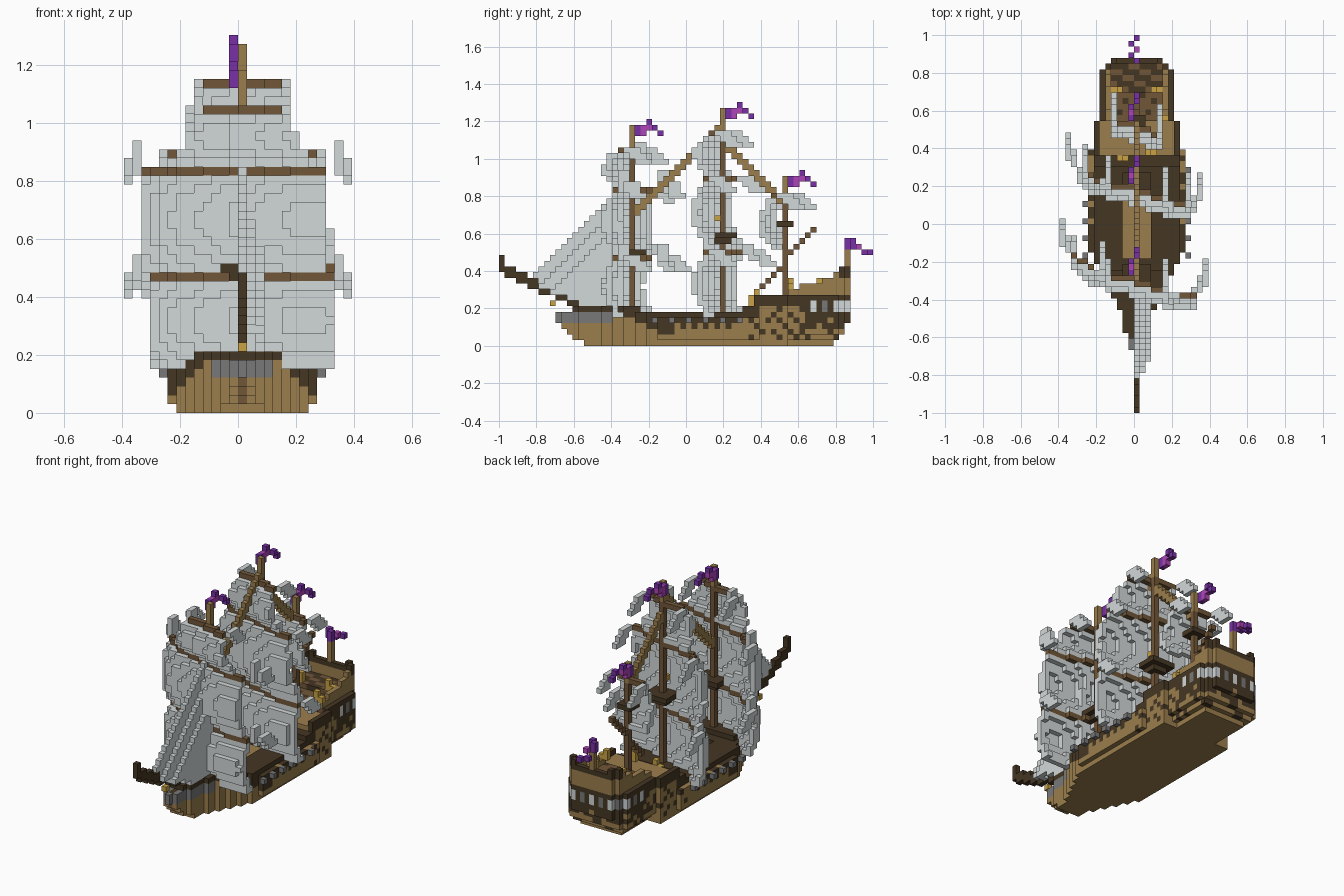
import bpy, bmesh, math
from mathutils import Vector

cube = bpy.data.objects.get("Cube")
if cube:
    bpy.data.objects.remove(cube)

UNIT = 2 / 66            # edge of one block
PALETTE = {
    "tan_wood": (0.33, 0.21, 0.075), "brown_wood": (0.165, 0.095, 0.04),
    "dark_wood": (0.06, 0.037, 0.017), "sailcloth": (0.65, 0.69, 0.69),
    "iron": (0.19, 0.19, 0.195), "gold": (0.58, 0.36, 0.06),
    "purple": (0.19, 0.03, 0.38), "magenta": (0.43, 0.06, 0.48),
}
TAN, BROWN, DARK, SAIL, IRON, GOLD, PURPLE, MAGENTA = range(len(PALETTE))
MATERIALS = []
for name, rgb in PALETTE.items():
    mat = bpy.data.materials.new(name)
    mat.use_nodes = True
    mat.diffuse_color = (*rgb, 1)
    bsdf = mat.node_tree.nodes["Principled BSDF"]
    bsdf.inputs["Base Color"].default_value = (*rgb, 1)
    bsdf.inputs["Roughness"].default_value = 0.9
    MATERIALS.append(mat)

blocks = {}              # cell -> (part, colour)


def put(part, x, y, z, colour):
    blocks.setdefault((int(x), int(y), int(z)), (part, colour))


def near(value):
    return math.floor(value + 0.5)


def line(part, start, end, colour, thick=1):
    """Diagonal spar on the centreline, between (y, z) points."""
    (y0, z0), (y1, z1) = start, end
    for y in range(y0, y1 + 1):
        z = near(z0 + (z1 - z0) * (y - y0) / (y1 - y0))
        for k in range(thick):
            put(part, 0, y, z + k, colour)


def half_width(y):
    """Half width of the hull plan along its length."""
    stations = [(-23, 0), (-21, 1), (-17, 2), (-13, 3.5), (-10, 5), (-7, 7),
                (-4, 8), (9, 8), (16, 7), (18, 6), (26, 6), (28, 4)]
    for (a, wa), (b, wb) in zip(stations, stations[1:]):
        if a <= y <= b:
            return near(wa + (wb - wa) * (y - a) / (b - a))
    return 0


def hull_width(y, z):
    """Half width at a height: tucked in at the keel, rail and stern foot."""
    w = min(half_width(y), 7 if z in (0, 5) else 8)
    return w - (y >= 18) * max(0, 2 - z)


# Hull
def hull_colour(x, y, z, edge):
    if x == 0 and y < -15 and 0 < z < 4:
        return BROWN
    if y <= -14 and z >= 4:
        return IRON if edge else DARK
    if edge and y < -2 and z >= 10 - abs(x):
        return DARK                           # wale sweeping up to the bow
    if z == 5:
        if edge and 12 <= y <= 20:
            return TAN if y % 3 else DARK
        return DARK if y >= -9 or not edge else TAN
    if not edge or z == 0:
        return TAN
    if y >= 20 and z >= 3:
        return TAN if (x + 2 * y + z) % 5 == 0 else DARK
    if y >= 11 and (3 * y + 2 * z + x) % 7 < 2:
        return DARK
    if z == 4 and -7 <= y <= 9 and y % 3:
        return DARK
    if z == 3 and -6 <= y <= 8 and y % 2:
        return DARK
    return TAN


bow = [-18, -20, -21, -22, -23, -23]
stern = [25, 26, 27, 27, 28, 28]
for z in range(6):
    for y in range(bow[z], stern[z] + 1):
        w = hull_width(y, z)
        for x in range(-w, w + 1):
            if z == 5 and abs(x) <= 2 and -6 <= y <= 4:
                continue                      # sunken waist deck
            edge = abs(x) == w or y in (bow[z], stern[z])
            put("hull", x, y, z, hull_colour(x, y, z, edge))

# Raised forecastle deck
for y in range(-20, -8):
    w = min(5, half_width(y))
    for x in range(-w, w + 1):
        put("forecastle", x, y, 6, DARK)

# Cannons
for y in range(-6, 10, 3):
    for s in (-1, 1):
        put("cannons", s * 9, y, 4, IRON)

# Stern castle: quarterdeck, windows, rail, stepped poop walls
for z in range(6, 9):
    for y in range(10 if z == 6 else 12, 29):
        w = min(7, half_width(y))
        for x in range(-w, w + 1):
            edge = abs(x) == w or y == 28
            if z == 8 and not edge and y < 18:
                continue
            colour = DARK
            if z < 8 and edge and y >= 22 and (x + y) % 2 == 0:
                colour = SAIL if (x + y) % 4 == 0 else IRON
            elif z == 6 and edge and 12 <= y <= 20:
                colour = TAN if y % 4 else DARK
            elif z == 7 and not edge:
                colour = TAN
            elif z == 8 and not edge:
                colour = BROWN if (x + 2 * y) % 5 else DARK
            put("stern_castle", x, y, z, colour)
for z, first in zip(range(9, 13), (18, 20, 24, 26)):
    for y in range(first, 29):
        w = min(5, half_width(y))
        for x in range(-w, w + 1):
            if abs(x) == w or y == 28:
                put("poop_walls", x, y, z, DARK if z == 12 and y > 26 else TAN)
            elif z == 9 and y >= 23:
                put("poop_deck", x, y, z, DARK if (x + 2 * y) % 5 < 3 else BROWN)
for s in (-1, 1):
    for y in (27, 28):
        put("poop_posts", s * min(5, half_width(y)), y, 13, DARK)

# Bowsprit and figurehead
line("bowsprit", (-32, 12), (-18, 6), DARK, 2)
for z in range(13, 16):
    put("bowsprit", 0, -33, z, DARK)
put("figurehead", 0, -24, 7, GOLD)

# Masts, tops and ensign staff
MASTS = {"fore": (-10, 39), "main": (6, 42), "mizzen": (17, 30)}
for name, (y, top) in MASTS.items():
    for z in range(4, top):
        put(name + "_mast", 0, y, z, TAN if z > top - 5 else BROWN)
for name, z, r in (("fore", 16, 2), ("main", 19, 2), ("mizzen", 21, 1)):
    y = MASTS[name][0]
    for i in range(-r, r + 1):
        for j in range(-1, r + 1):
            put(name + "_top", i, y + j, z, DARK)
            if r > 1 and abs(i) < r and j < r:
                put(name + "_top", i, y + j, z - 1, DARK)
for z in range(9, 17):
    put("ensign_staff", 0, 28, z, TAN)

# Stays and gaff
line("fore_stay", (-9, 23), (5, 37), TAN, 2)
line("aft_stay", (7, 34), (16, 25), TAN, 2)
line("gaff", (13, 10), (22, 20), BROWN)


# Square sails with slanted yards and swept-back corners
def square_sail(name, mast_y, z0, z1, bottom, top, yard, horns, lift=0):
    def depth(x, z):
        belly = 2 * math.sin(math.pi * (z - z0) / (z1 - z0))
        return mast_y - 0.8 - 0.3 * x - belly + 0.08 * max(0, abs(x) - 6) ** 2

    for x in range(-yard - lift, yard + 1 - lift):
        put(name + "_yard", x, near(depth(x, z1)), z1, BROWN)
    for z in range(z0, z1):
        w = near(bottom + (top - bottom) * (z - z0) / (z1 - z0))
        for x in range(-w - lift, w + 1 - lift):
            ends = sorted((near(depth(x, z)), near(depth(x + 1, z))))
            for y in range(ends[0], ends[1] + 1):
                put(name + "_sail", x, y, z, SAIL)
    for s, count in ((-1, horns), (1, max(1, horns - 1))):
        for i in range(1, count + 1):
            low, high = z1 - 2, z1 - 1
            if i == count:
                low, high = z1 - 2 + lift, z1 + lift
            elif i == count - 1:
                low, high = z1 - 1 + lift, z1 + horns - 1 + lift
            for z in range(low, high + 1):
                y = near(depth(s * top, z1) + 0.8 * i + max(0, z1 - z))
                for back in range(2 if i < count else 3):
                    put(name + "_sail", s * (top + i), y + back, z, SAIL)


fore, main, mizzen = (MASTS[n][0] for n in ("fore", "main", "mizzen"))
square_sail("fore_course", fore, 5, 15, 10, 10, 10, 3)
square_sail("fore_topsail", fore, 16, 27, 10, 10, 10, 3, 1)
square_sail("fore_topgallant", fore, 28, 34, 7, 4, 4, 2)
square_sail("main_course", main, 5, 16, 10, 10, 10, 2)
square_sail("main_topsail", main, 17, 29, 10, 8, 8, 1)
square_sail("main_topgallant", main, 30, 37, 6, 4, 4, 1)
square_sail("mizzen_topsail", mizzen, 17, 26, 4, 3, 3, 1)

# Jib, bulging toward the lower rear
for y in range(-27, -11):
    head = y + 39
    for z in range(near(10 - (y + 26) * 0.36), head + 1):
        drop = head - z
        x = min(2, drop // 3)
        put("jib", x, y, z, SAIL)
        if drop in (3, 6):
            put("jib", x - 1, y, z, SAIL)


# Flags streaming aft
def flag(name, y, z):
    cells = [(0, 0), (0, 1), (1, 0), (1, 1), (2, 1), (2, 2), (3, 1), (4, 0)]
    for dy, dz in cells:
        x = -1 if dy < 3 else 0
        put(name, x, y + dy, z + dz, MAGENTA if dy in (1, 2) and dz < 2 else PURPLE)


for name, (y, top) in MASTS.items():
    flag(name + "_flag", y + 1, top - 2)
for dy, z in enumerate((17, 17, 17, 16, 16)):
    for k in range(2 if dy < 2 else 1):
        put("ensign", -(dy % 2), 28 + dy, z + k, MAGENTA if dy == 2 else PURPLE)

# Lanterns
for x, y, z in ((-3, 23, 10), (3, 23, 10), (4, 18, 10), (-2, 11, 7),
                (2, 12, 8), (0, 5, 22)):
    for k in range(2 if y > 10 else 1):
        put("lanterns", x + math.copysign(k, x), y, z, GOLD)
        put("lanterns", x, y, z + k, GOLD)

# Turn every part into a mesh of its exposed block faces
parts = {}
for cell, (part, colour) in blocks.items():
    parts.setdefault(part, []).append((Vector(cell), colour))

for part, cells in parts.items():
    bm = bmesh.new()
    cache = {}

    def corner(p):
        key = tuple(near(c) for c in p)
        if key not in cache:
            cache[key] = bm.verts.new(Vector(key) * UNIT)
        return cache[key]

    for cell, colour in cells:
        for axis in range(3):
            u, v, n = Vector(), Vector(), Vector()
            u[(axis + 1) % 3] = v[(axis + 2) % 3] = 1
            for side in (0, 1):
                n[axis] = side * 2 - 1
                if tuple(near(c) for c in cell + n) in blocks:
                    continue
                o = cell + n * side
                ring = [o, o + u, o + u + v, o + v]
                face = bm.faces.new([corner(p) for p in (ring if side else ring[::-1])])
                face.material_index = colour
    mesh = bpy.data.meshes.new(part)
    bm.to_mesh(mesh)
    bm.free()
    for mat in MATERIALS:
        mesh.materials.append(mat)
    bpy.context.collection.objects.link(bpy.data.objects.new(part, mesh))
